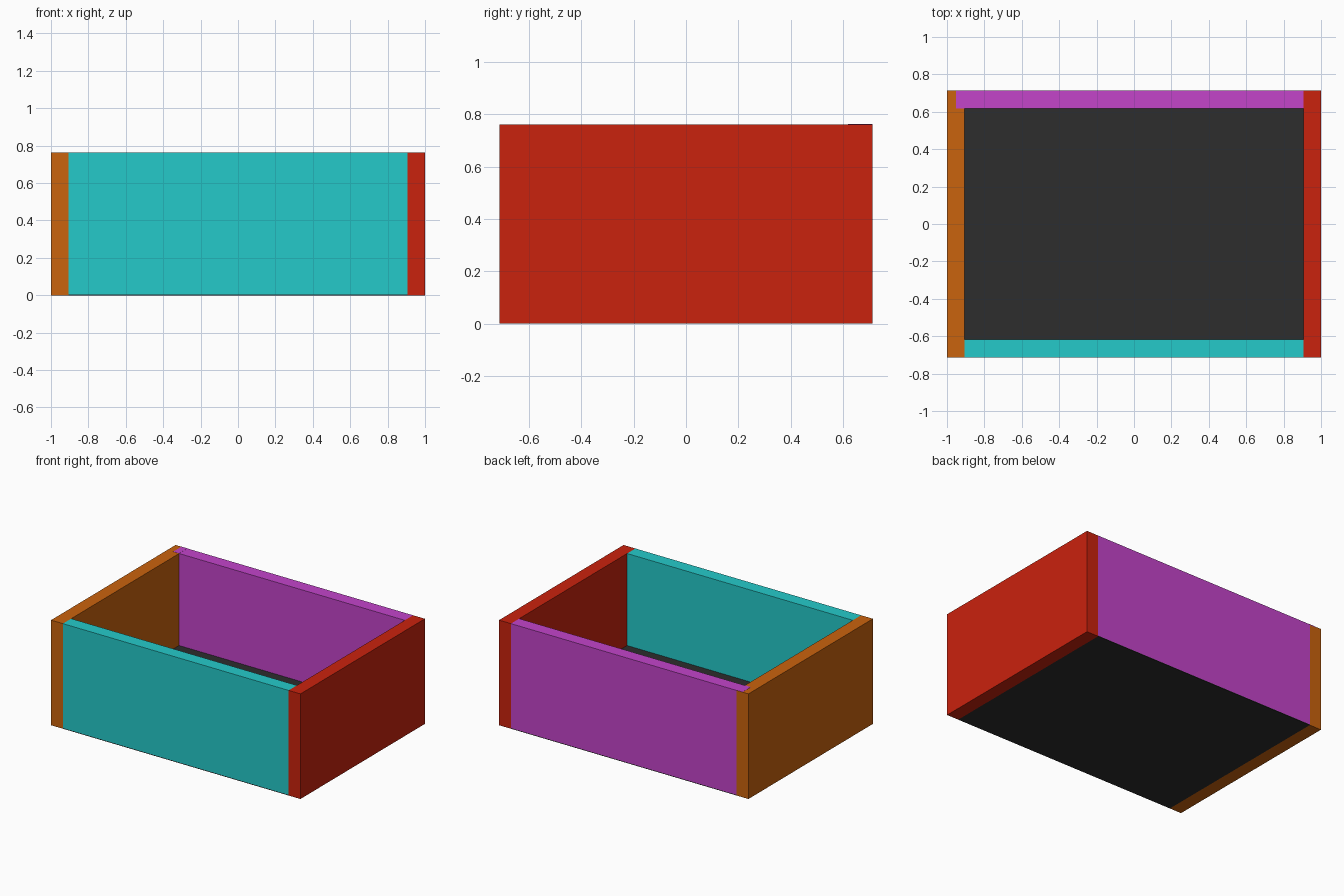
import bpy
import bmesh

cube = bpy.data.objects.get("Cube")
if cube:
    bpy.data.objects.remove(cube, do_unlink=True)

# Overall size and board thickness
HALF_X, HALF_Y, HEIGHT = 1.0, 0.713, 0.762
BOARD = 0.095
SKIN = 0.005
INNER_X, INNER_Y = HALF_X - BOARD, HALF_Y - BOARD


def material(name, color):
    mat = bpy.data.materials.new(name)
    mat.use_nodes = True
    mat.diffuse_color = (*color, 1)
    bsdf = next(n for n in mat.node_tree.nodes if n.type == "BSDF_PRINCIPLED")
    bsdf.inputs["Base Color"].default_value = (*color, 1)
    return mat


def board(name, x, y, z, mat):
    """Box filling the given (low, high) range on each axis."""
    bm = bmesh.new()
    bmesh.ops.create_cube(bm, size=1)
    for v in bm.verts:
        v.co = [r[1] if c > 0 else r[0] for c, r in zip(v.co, (x, y, z))]
    mesh = bpy.data.meshes.new(name)
    bm.to_mesh(mesh)
    bm.free()
    mesh.materials.append(mat)
    obj = bpy.data.objects.new(name, mesh)
    bpy.context.collection.objects.link(obj)
    return obj


red = material("red", (0.59, 0.016, 0.004))
orange = material("orange", (0.59, 0.125, 0.004))
cyan = material("cyan", (0.018, 0.59, 0.59))
purple = material("purple", (0.546, 0.058, 0.59))
charcoal = material("charcoal", (0.026, 0.026, 0.026))

# Side boards run the full depth
full_y = (-HALF_Y, HALF_Y)
board("left_side", (INNER_X, HALF_X), full_y, (0, HEIGHT), red)
board("right_side", (-HALF_X, -INNER_X), full_y, (0, HEIGHT), orange)

# Front and back boards fit between the sides
inner_x = (-INNER_X, INNER_X)
board("front_panel", inner_x, (-HALF_Y, -INNER_Y), (SKIN, HEIGHT), cyan)
board("back_panel", inner_x, (INNER_Y, HALF_Y), (SKIN, HEIGHT), purple)

# Exposed top of the back board's tenon in the right side
board("back_tenon", (-HALF_X + BOARD / 2, -INNER_X), (INNER_Y, HALF_Y),
      (HEIGHT - SKIN, HEIGHT + 0.001), purple)

# Floor inside the walls, with a skin under the front and back boards
board("floor", inner_x, (-INNER_Y, INNER_Y), (SKIN, BOARD), charcoal)
board("floor_underside", inner_x, full_y, (0, SKIN), charcoal)
